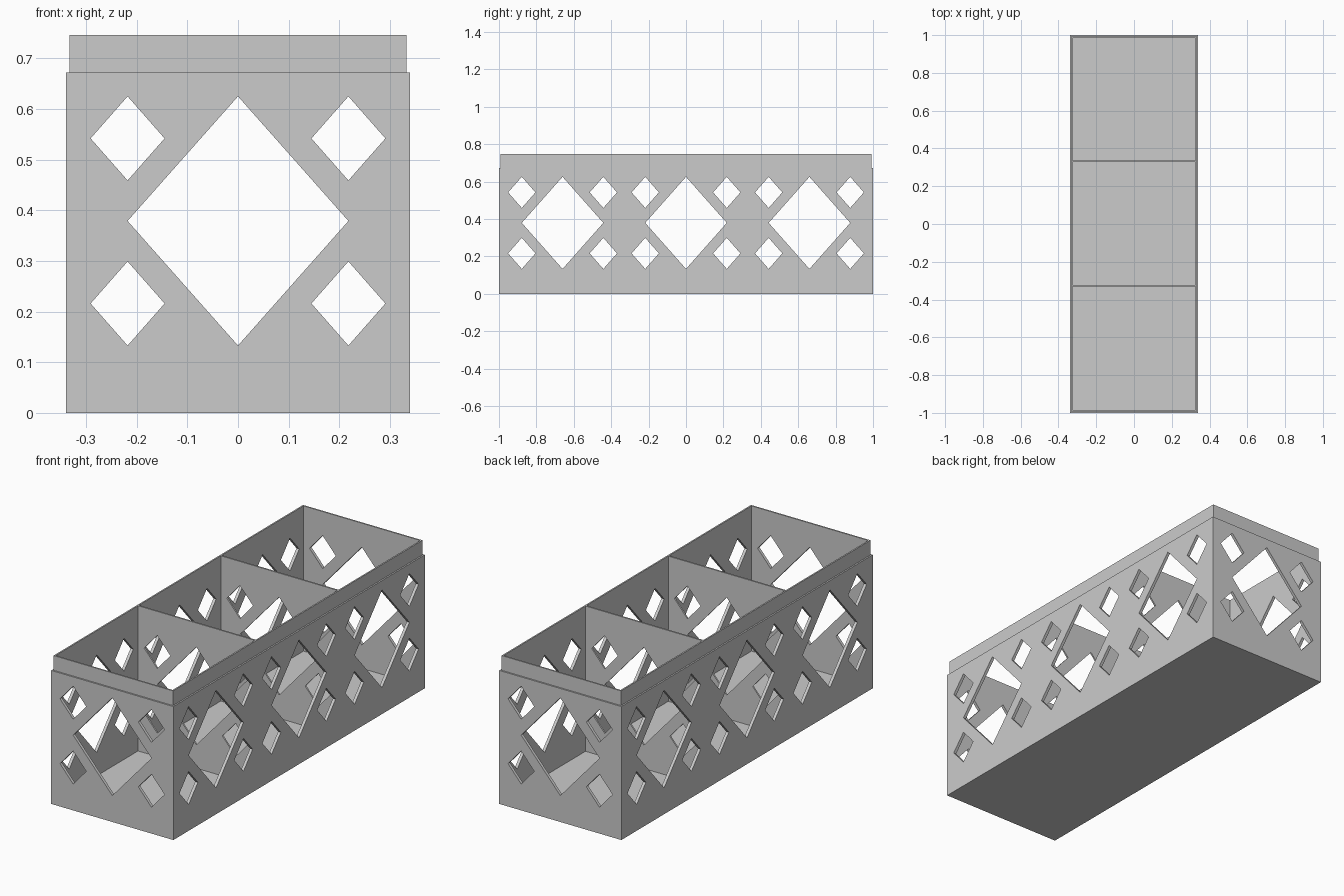
import bpy, bmesh
from mathutils import Vector

cube = bpy.data.objects.get("Cube")
if cube:
    bpy.data.objects.remove(cube, do_unlink=True)

HALF_X, HALF_Y = 0.34, 1.0
RIM_Z, TOP_Z, FLOOR_Z = 0.672, 0.746, 0.015
STEP, WALL = 0.0075, 0.015
PITCH = 0.66

grey = bpy.data.materials.new("plain grey")
grey.use_nodes = True
colour = (0.6, 0.6, 0.6, 1)
grey.diffuse_color = colour
grey.node_tree.nodes["Principled BSDF"].inputs["Base Color"].default_value = colour


def make_object(name, bm):
    bmesh.ops.recalc_face_normals(bm, faces=bm.faces)
    mesh = bpy.data.meshes.new(name)
    bm.to_mesh(mesh)
    bm.free()
    obj = bpy.data.objects.new(name, mesh)
    bpy.context.collection.objects.link(obj)
    mesh.materials.append(grey)
    return obj


def stacked_rings(name, rings):
    """Rectangular rings (inset, z) joined in order and capped at both ends."""
    bm = bmesh.new()
    loops = []
    for inset, z in rings:
        x, y = HALF_X - inset, HALF_Y - inset
        loops.append([bm.verts.new((sx * x, sy * y, z))
                      for sx, sy in ((-1, -1), (1, -1), (1, 1), (-1, 1))])
    for a, b in zip(loops, loops[1:]):
        for i in range(4):
            j = (i + 1) % 4
            bm.faces.new((a[i], a[j], b[j], b[i]))
    bm.faces.new(loops[0])
    bm.faces.new(loops[-1])
    return make_object(name, bm)


def add_prism(bm, centre, across, along, half_w, half_h):
    """Diamond prism running both ways along an axis."""
    up = Vector((0, 0, half_h))
    side = across * half_w
    ends = [[bm.verts.new(centre + d + along * s) for d in (side, up, -side, -up)]
            for s in (-1, 1)]
    for i in range(4):
        j = (i + 1) % 4
        bm.faces.new((ends[0][i], ends[0][j], ends[1][j], ends[1][i]))
    for end in ends:
        bm.faces.new(end)


def diamond_cutter(name, across, along, centres):
    """One large diamond with four small ones around it, at each centre."""
    bm = bmesh.new()
    for c in centres:
        middle = across * c + Vector((0, 0, 0.379))
        add_prism(bm, middle, across, along, 0.218, 0.246)
        for sx in (-1, 1):
            for sz in (-1, 1):
                corner = middle + across * sx * 0.218 + Vector((0, 0, sz * 0.163))
                add_prism(bm, corner, across, along, 0.073, 0.083)
    obj = make_object(name, bm)
    obj.hide_render = True
    return obj


def cut(obj, cutters):
    for cutter in cutters:
        mod = obj.modifiers.new("diamonds", "BOOLEAN")
        mod.operation, mod.solver, mod.object = "DIFFERENCE", "EXACT", cutter
    graph = bpy.context.evaluated_depsgraph_get()
    mesh = bpy.data.meshes.new_from_object(obj.evaluated_get(graph))
    obj.modifiers.clear()
    obj.data = mesh


X, Y = Vector((1, 0, 0)), Vector((0, 1, 0))
end_cutter = diamond_cutter("end_cutter", X, Y * 1.2, [0])
side_cutter = diamond_cutter("side_cutter", Y, X * 0.6, [-PITCH, 0, PITCH])

# Open tub with a stepped rim
tub = stacked_rings("tub", [(0, 0), (0, RIM_Z), (STEP, RIM_Z), (STEP, TOP_Z),
                            (WALL, TOP_Z), (WALL, FLOOR_Z)])
cut(tub, [end_cutter, side_cutter])

# Two pierced dividers making three compartments
for name, y in (("front_divider", -0.327), ("back_divider", 0.331)):
    bm = bmesh.new()
    bmesh.ops.create_cube(bm, size=1)
    height = TOP_Z - FLOOR_Z
    bmesh.ops.scale(bm, verts=bm.verts, vec=(2 * (HALF_X - WALL), 0.008, height))
    bmesh.ops.translate(bm, verts=bm.verts, vec=(0, y, FLOOR_Z + height / 2))
    cut(make_object(name, bm), [end_cutter])

for cutter in (end_cutter, side_cutter):
    bpy.data.objects.remove(cutter, do_unlink=True)
